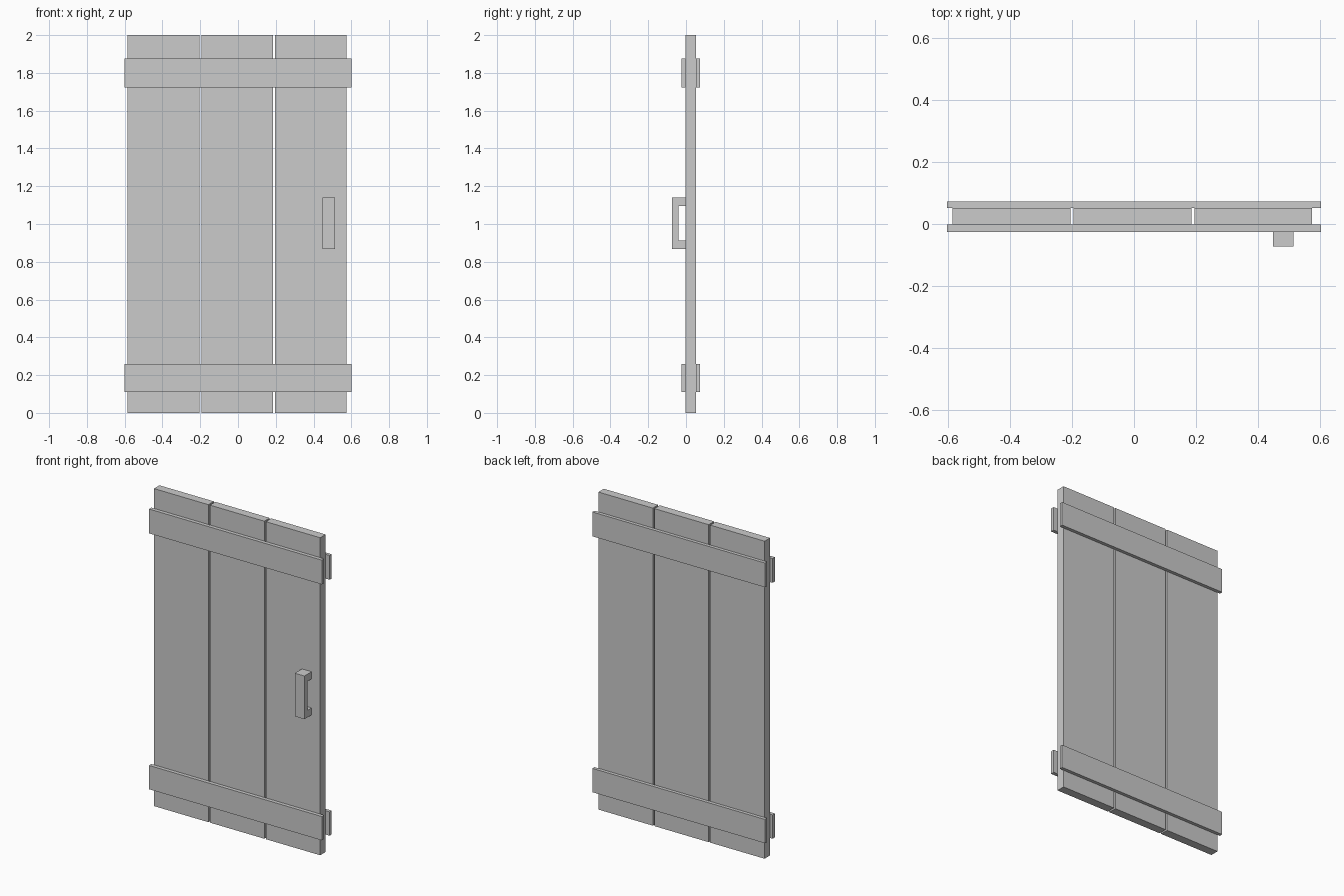
import bpy
import bmesh

if "Cube" in bpy.data.objects:
    bpy.data.objects.remove(bpy.data.objects["Cube"])


def prism(name, profile, x0, x1):
    """Extrude a (y, z) outline along x."""
    bm = bmesh.new()
    face = bm.faces.new([bm.verts.new((x0, y, z)) for y, z in profile])
    ext = bmesh.ops.extrude_face_region(bm, geom=[face])
    verts = [v for v in ext["geom"] if isinstance(v, bmesh.types.BMVert)]
    bmesh.ops.translate(bm, verts=verts, vec=(x1 - x0, 0, 0))
    bmesh.ops.recalc_face_normals(bm, faces=bm.faces)
    mesh = bpy.data.meshes.new(name)
    bm.to_mesh(mesh)
    bm.free()
    obj = bpy.data.objects.new(name, mesh)
    bpy.context.collection.objects.link(obj)
    return obj


def box(name, x, y, z):
    return prism(name, [(y[0], z[0]), (y[1], z[0]), (y[1], z[1]), (y[0], z[1])], *x)


FRONT, BACK = -0.002, 0.052   # faces of the planks
DEPTH = 0.073                 # half of the overall depth

# Three upright planks with narrow gaps
for i in range(3):
    left = -0.584 + i * 0.3895
    box(f"plank_{i + 1}", (left, left + 0.379), (FRONT, BACK), (0, 2))

# Cross battens on both faces, bottom and top
for level, z in (("lower", (0.11, 0.26)), ("upper", (1.722, 1.875))):
    box(f"{level}_front_batten", (-0.602, 0.602), (-0.025, FRONT), z)
    box(f"{level}_back_batten", (-0.602, 0.602), (BACK, DEPTH), z)

# U-shaped pull handle
prism("handle", [(FRONT, 0.868), (-DEPTH, 0.868), (-DEPTH, 1.14), (FRONT, 1.14),
                 (FRONT, 1.095), (-0.041, 1.095), (-0.041, 0.912), (FRONT, 0.912)],
      0.447, 0.514)
